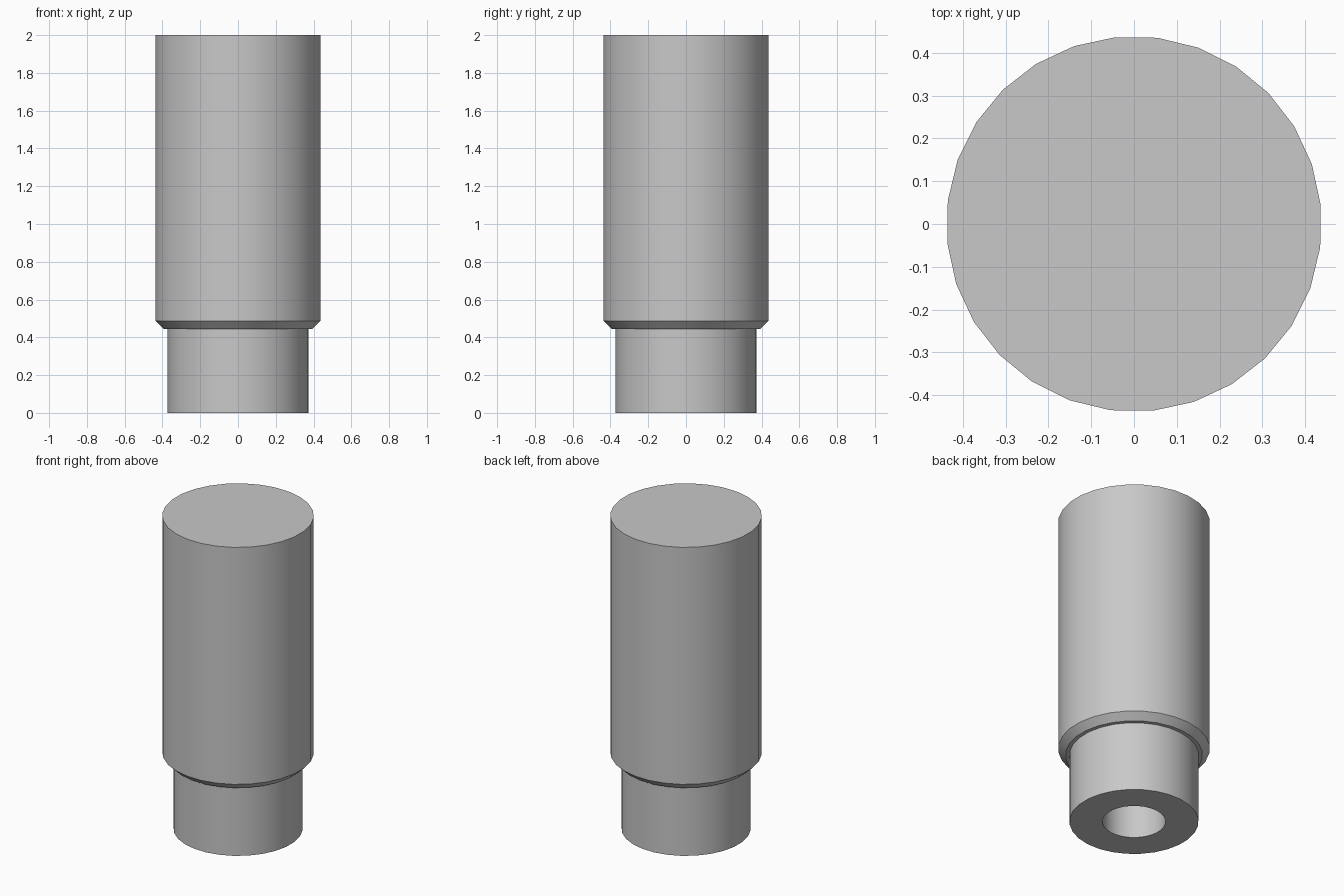
import bpy
import bmesh
import math

cube = bpy.data.objects.get("Cube")
if cube:
    bpy.data.objects.remove(cube, do_unlink=True)

SIDES = 28
TURN = math.radians(5.7)

grey = bpy.data.materials.new("plain grey")
grey.use_nodes = True
colour = (0.58, 0.58, 0.58, 1)
grey.diffuse_color = colour
grey.node_tree.nodes["Principled BSDF"].inputs["Base Color"].default_value = colour


def lathe(name, profile, closed=False):
    """Turn (radius, height) points about z; open profiles get end caps."""
    bm = bmesh.new()
    rings = []
    for radius, height in profile:
        angles = [TURN + math.tau * i / SIDES for i in range(SIDES)]
        rings.append([bm.verts.new((radius * math.cos(a), radius * math.sin(a), height))
                      for a in angles])
    pairs = list(zip(rings, rings[1:]))
    if closed:
        pairs.append((rings[-1], rings[0]))
    else:
        bm.faces.new(rings[0])
        bm.faces.new(rings[-1])
    for low, high in pairs:
        for i in range(SIDES):
            j = (i + 1) % SIDES
            bm.faces.new((low[i], low[j], high[j], high[i]))
    bmesh.ops.recalc_face_normals(bm, faces=bm.faces)

    mesh = bpy.data.meshes.new(name)
    bm.to_mesh(mesh)
    bm.free()
    mesh.materials.append(grey)
    obj = bpy.data.objects.new(name, mesh)
    bpy.context.collection.objects.link(obj)
    bpy.ops.object.select_all(action="DESELECT")
    obj.select_set(True)
    bpy.context.view_layer.objects.active = obj
    bpy.ops.object.shade_smooth_by_angle(angle=math.radians(30))
    return obj


# Solid main cylinder with a chamfered lower rim
lathe("main_body", [(0.397, 0.445), (0.439, 0.487), (0.439, 2.0)])

# Narrower hollow neck, its top seated just inside the body
lathe("hollow_neck", [(0.374, 0), (0.374, 0.46), (0.183, 0.46), (0.183, 0)], closed=True)
